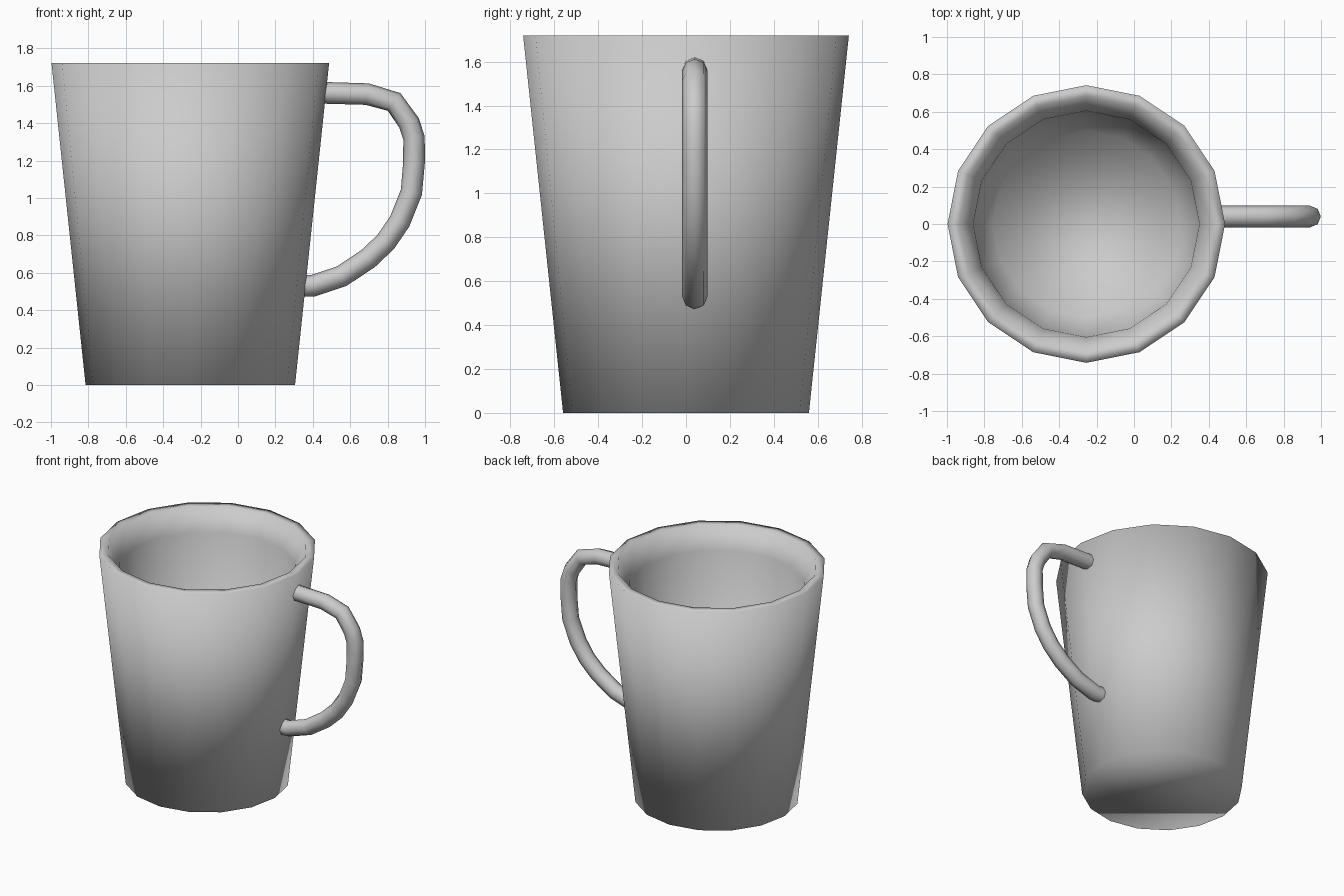
import bpy, bmesh, math

if "Cube" in bpy.data.objects:
    bpy.data.objects.remove(bpy.data.objects["Cube"])

SIDES = 16
CENTRE_X = -0.255

# Mug body: lathe profile (radius, height) from outer base over the lip to inner floor
profile = [(0.56, 0.0), (0.742, 1.72), (0.68, 1.72), (0.605, 1.56), (0.50, 0.12)]
bm = bmesh.new()
rings = []
for r, z in profile:
    rings.append([bm.verts.new((CENTRE_X + r * math.cos(2 * math.pi * i / SIDES),
                                r * math.sin(2 * math.pi * i / SIDES), z))
                  for i in range(SIDES)])
for a, b in zip(rings, rings[1:]):
    for i in range(SIDES):
        j = (i + 1) % SIDES
        bm.faces.new((a[i], a[j], b[j], b[i]))
bm.faces.new(rings[0][::-1])
bm.faces.new(rings[-1])
for f in bm.faces:
    f.smooth = True
mesh = bpy.data.meshes.new("mug_body")
bm.to_mesh(mesh)
bm.free()
bpy.context.collection.objects.link(bpy.data.objects.new("mug_body", mesh))

# Handle: eight-sided tube along a bent path, slightly off-centre in y
path = [(0.42, 1.563), (0.69, 1.555), (0.835, 1.513), (0.915, 1.40), (0.941, 1.32),
        (0.941, 1.19), (0.927, 1.03), (0.865, 0.875), (0.79, 0.765),
        (0.695, 0.675), (0.555, 0.582), (0.40, 0.53), (0.31, 0.53)]
curve = bpy.data.curves.new("handle", 'CURVE')
curve.dimensions = '3D'
curve.bevel_depth = 0.058
curve.bevel_resolution = 2
curve.use_fill_caps = True
spline = curve.splines.new('POLY')
spline.points.add(len(path) - 1)
for p, (x, z) in zip(spline.points, path):
    p.co = (x, 0.04, z, 1)
spline.use_smooth = True
bpy.context.collection.objects.link(bpy.data.objects.new("handle", curve))
